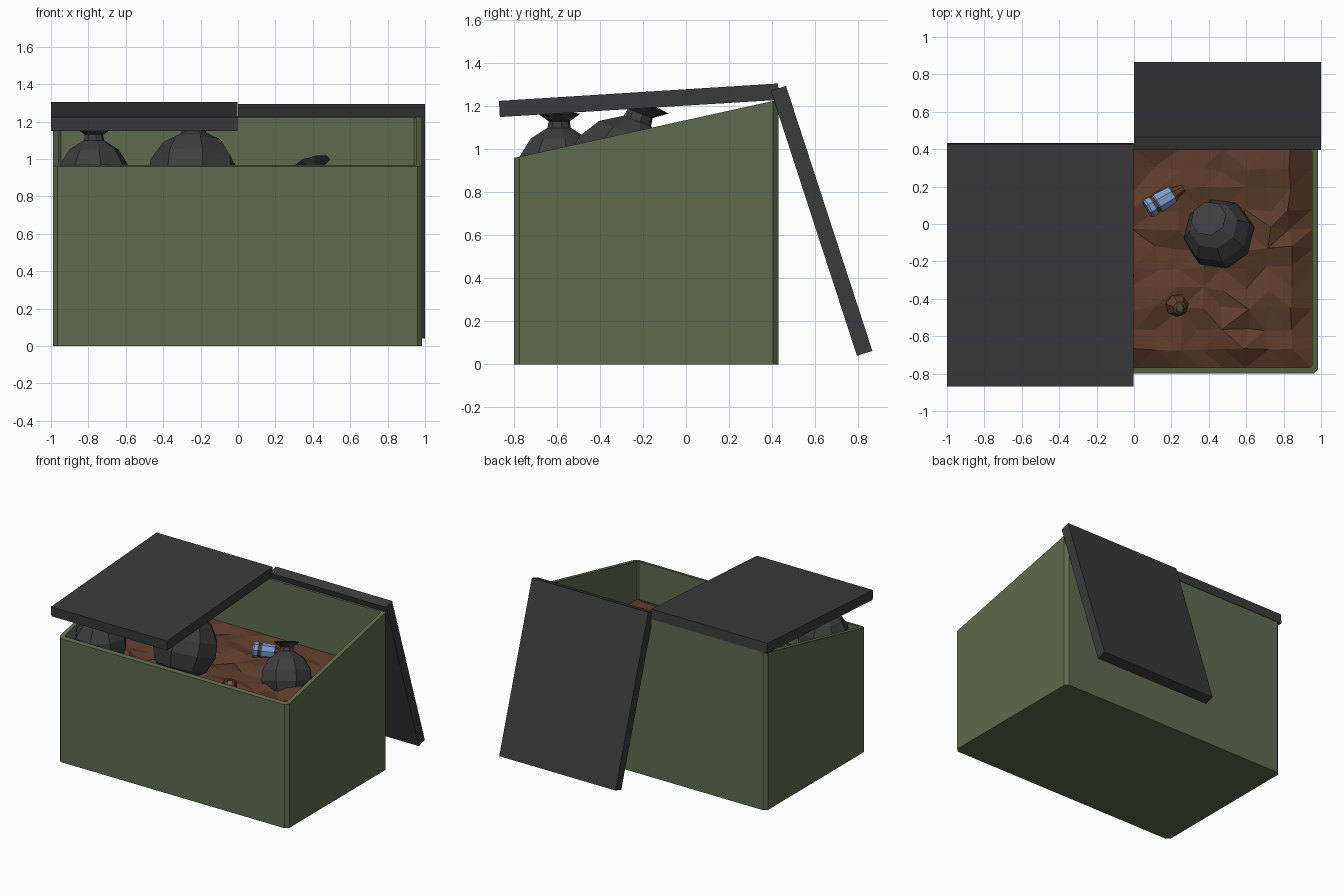
import bpy, bmesh, math, random
from mathutils import Vector, Matrix

if "Cube" in bpy.data.objects:
    bpy.data.objects.remove(bpy.data.objects["Cube"])

random.seed(4)

def material(name, col):
    m = bpy.data.materials.new(name)
    m.diffuse_color = (*col, 1)
    m.use_nodes = True
    m.node_tree.nodes["Principled BSDF"].inputs["Base Color"].default_value = m.diffuse_color
    return m

GREEN = material("bin green", (0.112, 0.146, 0.077))
LID = material("lid charcoal", (0.043, 0.043, 0.043))
BAG = material("bag black", (0.047, 0.047, 0.048))
DIRT = material("rubbish brown", (0.115, 0.047, 0.026))
BLUE = material("bottle blue", (0.20, 0.34, 0.62))

def finish(name, bm, *mats):
    bmesh.ops.recalc_face_normals(bm, faces=bm.faces)
    me = bpy.data.meshes.new(name)
    bm.to_mesh(me)
    bm.free()
    for m in mats:
        me.materials.append(m)
    ob = bpy.data.objects.new(name, me)
    bpy.context.collection.objects.link(ob)
    return ob

def bridge(bm, a, b):
    n = len(a)
    return [bm.faces.new((a[i], a[(i + 1) % n], b[(i + 1) % n], b[i])) for i in range(n)]

# Open container with sloping rim and chamfered corners
def rim_z(y):
    return 0.96 + 0.27 * (y + 0.8) / 1.23

def outline(inset, c=0.025):
    x0, x1, y0, y1 = -0.99 + inset, 0.985 - inset, -0.8 + inset, 0.43 - inset
    return [(x0 + c, y0), (x1 - c, y0), (x1, y0 + c), (x1, y1 - c),
            (x1 - c, y1), (x0 + c, y1), (x0, y1 - c), (x0, y0 + c)]

bm = bmesh.new()
rings = []
for inset, height in ((0, lambda y: 0), (0, rim_z), (0.032, rim_z), (0.032, lambda y: 0.05)):
    rings.append([bm.verts.new((x, y, height(y))) for x, y in outline(inset, 0.025 if inset == 0 else 0.012)])
for a, b in zip(rings, rings[1:]):
    bridge(bm, a, b)
bm.faces.new(rings[0])
bm.faces.new(rings[-1])
finish("container_body", bm, GREEN)

# Lids: side profile (y, z) swept along x
def lid(name, x0, x1, profile):
    bm = bmesh.new()
    a, b = ([bm.verts.new((x, y, z)) for y, z in profile] for x in (x0, x1))
    bridge(bm, a, b)
    bm.faces.new(a)
    bm.faces.new(b)
    finish(name, bm, LID)

lid("closed_lid", -1.0, -0.002, [(-0.866, 1.15), (0.433, 1.23), (0.428, 1.306), (-0.87, 1.225)])
lid("open_lid", 0.0, 1.0, [(0.395, 1.272), (0.465, 1.295), (0.867, 0.062), (0.795, 0.04)])

# Lumpy rubbish filling, with lower edges at the front and sides
bm = bmesh.new()
NX, NY = 16, 11
bmesh.ops.create_grid(bm, x_segments=NX, y_segments=NY, size=1)
for v in bm.verts:
    u, w = v.co.x, v.co.y
    edge = max(abs(u), -w) > 0.99
    x, y = -0.002 + u * 0.957, -0.185 + w * 0.585
    z = 0.745 + 0.025 * w + random.uniform(-0.025, 0.025)
    if edge:
        z = 0.67
    elif w > 0.99:
        z = 0.78
    else:
        x += random.uniform(-0.02, 0.02)
        y += random.uniform(-0.015, 0.015)
    v.co = (x, y, z)
bmesh.ops.triangulate(bm, faces=bm.faces)
finish("rubbish_heap", bm, DIRT)

# Lathe helper: (radius, height, material index) profile about a tilted axis
def lathe(name, loc, axis, profile, mats, sides=8, scale=1.0, spin=0.2):
    bm = bmesh.new()
    rings = []
    for r, h, _ in profile:
        rings.append([bm.verts.new((r * math.cos(math.tau * i / sides + spin),
                                    r * math.sin(math.tau * i / sides + spin), h)) for i in range(sides)])
    for k in range(len(profile) - 1):
        for f in bridge(bm, rings[k], rings[k + 1]):
            f.material_index = profile[k][2]
    bm.faces.new(rings[0]).material_index = profile[0][2]
    bm.faces.new(rings[-1]).material_index = profile[-1][2]
    rot = Vector((0, 0, 1)).rotation_difference(Vector(axis).normalized()).to_matrix().to_4x4()
    bm.transform(Matrix.Translation(loc) @ rot @ Matrix.Scale(scale, 4))
    finish(name, bm, *mats)

# Tied rubbish bags
bag = [(0.09, -0.14, 0), (0.16, -0.09, 0), (0.195, 0.0, 0), (0.185, 0.08, 0), (0.135, 0.16, 0),
       (0.055, 0.21, 0), (0.05, 0.24, 0), (0.1, 0.275, 0), (0.07, 0.28, 0)]
lathe("small_bag_left", (-0.77, -0.59, 0.89), (0, 0, 1), bag, [BAG])
lathe("large_bag", (-0.24, -0.32, 0.885), (0.02, 0.38, 1), bag, [BAG], scale=1.26)
lathe("small_bag_right", (0.46, -0.06, 0.735), (-0.25, 0.36, 1), bag, [BAG], scale=0.98)

# Blue bottle with brown band and neck
bottle = [(0.05, 0.0, 0), (0.058, 0.012, 0), (0.056, 0.035, 0), (0.05, 0.042, 1), (0.05, 0.058, 0),
          (0.056, 0.065, 0), (0.05, 0.155, 1), (0.035, 0.175, 1), (0.022, 0.225, 1)]
lathe("blue_bottle", (0.07, 0.08, 0.82), (0.87, 0.5, -0.1), bottle, [BLUE, DIRT])

# Small brown lump with green core
core = [(0.035, -0.05, 0), (0.062, -0.01, 0), (0.06, 0.02, 0), (0.04, 0.05, 0), (0.024, 0.056, 0),
        (0.02, 0.05, 1)]
lathe("rotten_fruit", (0.23, -0.435, 0.765), (0.35, -0.35, 1), core, [DIRT, GREEN], sides=7)
